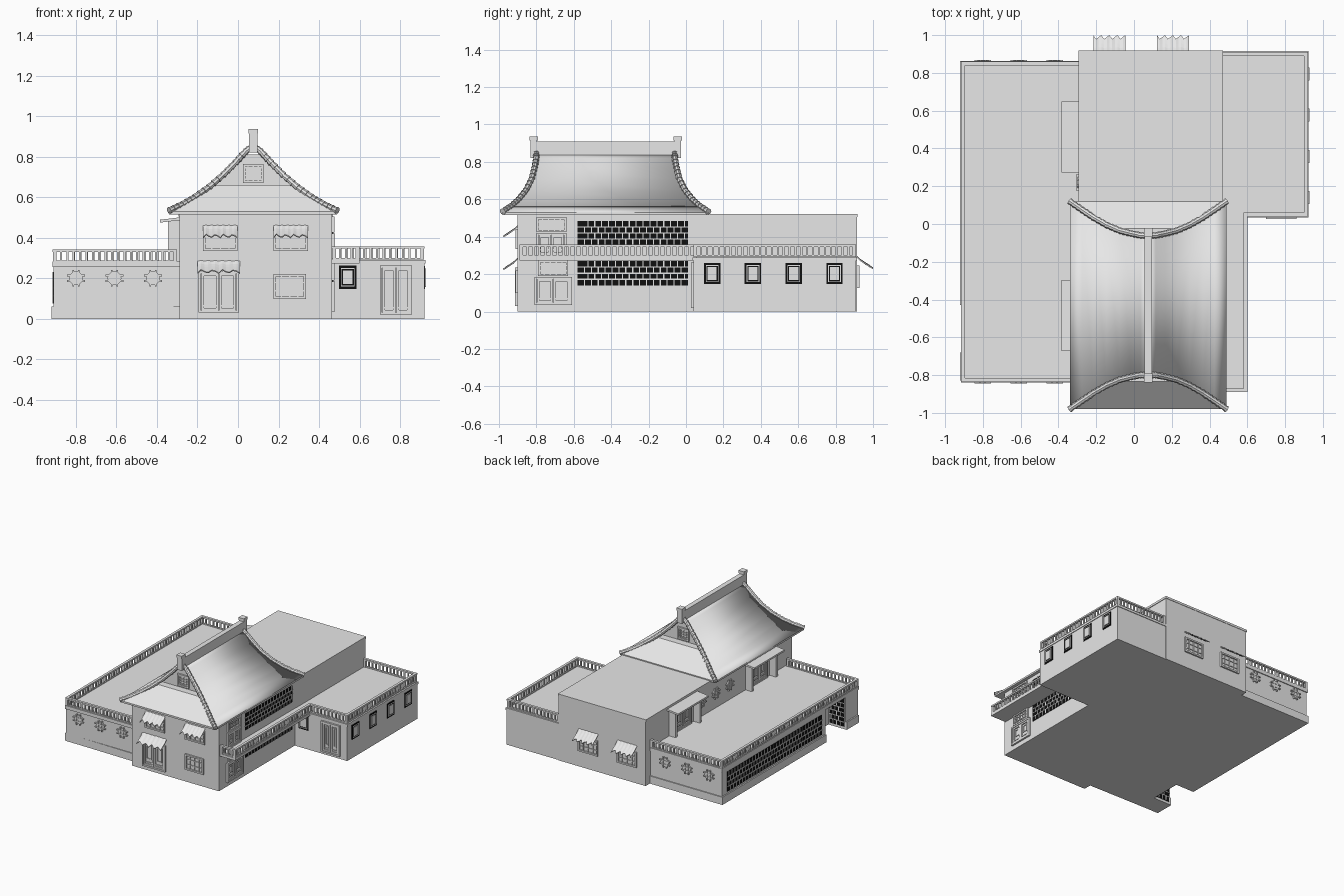
import bpy, bmesh, math
from mathutils import Vector, Matrix

if "Cube" in bpy.data.objects:
    bpy.data.objects.remove(bpy.data.objects["Cube"], do_unlink=True)


def material(name, value):
    m = bpy.data.materials.new(name)
    m.use_nodes = True
    m.diffuse_color = (value, value, value, 1)
    m.node_tree.nodes["Principled BSDF"].inputs["Base Color"].default_value = (value, value, value, 1)
    return m


MATS = [material("plaster grey", 0.8), material("lattice black", 0.005)]
GREY, BLACK = 0, 1


def finish(bm, name, smooth=False):
    bmesh.ops.recalc_face_normals(bm, faces=bm.faces)
    me = bpy.data.meshes.new(name)
    bm.to_mesh(me)
    bm.free()
    for m in MATS:
        me.materials.append(m)
    ob = bpy.data.objects.new(name, me)
    bpy.context.collection.objects.link(ob)
    if smooth:
        bpy.ops.object.select_all(action='DESELECT')
        ob.select_set(True)
        bpy.context.view_layer.objects.active = ob
        bpy.ops.object.shade_smooth_by_angle(angle=math.radians(35))
    return ob


def box(bm, lo, hi, mat=GREY):
    lo, hi = Vector(lo), Vector(hi)
    size = [abs(s) for s in hi - lo]
    M = Matrix.Translation((lo + hi) / 2) @ Matrix.Diagonal((*size, 1))
    for v in bmesh.ops.create_cube(bm, size=1, matrix=M)["verts"]:
        for f in v.link_faces:
            f.material_index = mat


def block(name, lo, hi):
    bm = bmesh.new()
    box(bm, lo, hi)
    return finish(bm, name)


def prism(name, outline, z0, z1):
    bm = bmesh.new()
    f = bm.faces.new([bm.verts.new((x, y, z0)) for x, y in outline])
    r = bmesh.ops.extrude_face_region(bm, geom=[f])
    for v in r["geom"]:
        if isinstance(v, bmesh.types.BMVert):
            v.co.z = z1
    return finish(bm, name)


class Wall:
    """Places boxes on a wall: u along it, z up, d outward."""
    def __init__(self, axis, pos, sign):
        self.axis, self.pos, self.sign = axis, pos, sign

    def at(self, u, z, d):
        p = self.pos + self.sign * d
        return (p, u, z) if self.axis == "x" else (u, p, z)

    def box(self, bm, u0, u1, z0, z1, d0, d1, mat=GREY):
        box(bm, self.at(u0, z0, d0), self.at(u1, z1, d1), mat)

    def frame(self, bm, u0, u1, z0, z1, t, d, mat=GREY):
        for a, b, c, e in ((u0, u0 + t, z0, z1), (u1 - t, u1, z0, z1),
                           (u0 + t, u1 - t, z0, z0 + t), (u0 + t, u1 - t, z1 - t, z1)):
            self.box(bm, a, b, c, e, 0, d, mat)


front, back = Wall("y", -0.9, -1), Wall("y", 0.915, 1)
side, wing_side, wing_front = Wall("x", 0.465, 1), Wall("x", 0.92, 1), Wall("y", 0.04, -1)
upper_left, left_side = Wall("x", -0.29, -1), Wall("x", -0.91, -1)
left_front, left_back = Wall("y", -0.83, -1), Wall("y", 0.855, 1)


def window(name, w, u0, u1, z0, z1, cols=4, rows=3):
    bm = bmesh.new()
    w.frame(bm, u0, u1, z0, z1, 0.012, 0.012)
    for i in range(1, cols):
        u = u0 + (u1 - u0) * i / cols
        w.box(bm, u - 0.003, u + 0.003, z0, z1, 0, 0.007)
    for j in range(1, rows):
        z = z0 + (z1 - z0) * j / rows
        w.box(bm, u0, u1, z - 0.003, z + 0.003, 0, 0.006)
    finish(bm, name)


def double_door(name, w, u0, u1, z0, z1):
    bm = bmesh.new()
    w.frame(bm, u0, u1, z0, z1, 0.012, 0.014)
    mid = (u0 + u1) / 2
    for a, b in ((u0 + 0.014, mid - 0.002), (mid + 0.002, u1 - 0.014)):
        w.frame(bm, a, b, z0 + 0.012, z1 - 0.012, 0.012, 0.009)
        w.frame(bm, a + 0.02, b - 0.02, z0 + 0.06, z1 - 0.035, 0.007, 0.006)
        w.box(bm, a, b, z0 + 0.03, z0 + 0.038, 0, 0.006)
    finish(bm, name)


def lattice(name, w, u0, u1, z0, z1, pitch=0.036):
    bm = bmesh.new()
    w.box(bm, u0, u1, z0, z1, -0.01, 0.003, BLACK)
    rows, cols = round((z1 - z0) / pitch), round((u1 - u0) / pitch)
    du, dz, t = (u1 - u0) / cols, (z1 - z0) / rows, 0.003
    for j in range(1, rows):
        w.box(bm, u0, u1, z0 + j * dz - t, z0 + j * dz + t, 0, 0.007)
    for j in range(rows):
        for i in range(1, cols):
            u, z = u0 + du * (i + 0.5 * (j % 2)), z0 + dz * j
            if u < u1 - t:
                w.box(bm, u - t, u + t, z, z + dz, 0, 0.006)
    finish(bm, name)


def framed_window(name, w, u, z, hw=0.044, hh=0.057):
    bm = bmesh.new()
    w.box(bm, u - hw, u + hw, z - hh, z + hh, 0, 0.004, BLACK)
    w.box(bm, u - hw * .55, u + hw * .55, z - hh * .6, z + hh * .6, 0, 0.008)
    w.frame(bm, u - hw * .78, u + hw * .78, z - hh * .8, z + hh * .8, 0.004, 0.008)
    finish(bm, name)


def round_window(name, w, u, z, r=0.034):
    bm = bmesh.new()
    turn = Matrix.Rotation(math.pi / 2, 4, "Y" if w.axis == "x" else "X")
    M = Matrix.Translation(w.at(u, z, 0.004)) @ turn
    bmesh.ops.create_cone(bm, cap_ends=True, segments=20, radius1=r, radius2=r, depth=0.012, matrix=M)
    for k in (-0.4, 0.4):
        w.box(bm, u - r * 1.3, u + r * 1.3, z + k * r - .004, z + k * r + .004, 0, 0.014)
        w.box(bm, u + k * r - .004, u + k * r + .004, z - r * 1.2, z + r * 1.2, 0, 0.014)
    finish(bm, name)


def awning(name, w, u0, u1, top, drop=0.058, out=0.078):
    """Thin draped cloth with a ragged lower edge."""
    bm = bmesh.new()
    cols, rows, grid = 12, 4, []
    for i in range(cols + 1):
        u = u0 + (u1 - u0) * i / cols
        reach = 1 - 0.12 * (i * 5 % 3)
        grid.append([bm.verts.new(w.at(u, top - drop * (k / rows) ** 0.8 * reach + 0.003 * (i % 2),
                                       out * k / rows * reach)) for k in range(rows + 1)])
    for i in range(cols):
        for k in range(rows):
            bm.faces.new((grid[i][k], grid[i + 1][k], grid[i + 1][k + 1], grid[i][k + 1]))
    ob = finish(bm, name)
    ob.modifiers.new("thickness", "SOLIDIFY").thickness = 0.006


def railing(name, points, z0, z1, gap=0.032):
    bm = bmesh.new()
    for a, b in zip(points, points[1:]):
        a, b = Vector(a), Vector(b)
        lo, hi = [Vector(map(f, a, b)) for f in (min, max)]
        for za, zb, h in ((z0, z0 + 0.009, 0.006), (z1 - 0.012, z1, 0.01)):
            box(bm, (lo.x - h, lo.y - h, za), (hi.x + h, hi.y + h, zb))
        n = max(1, round((b - a).length / gap))
        for i in range(n + 1):
            p, h = a.lerp(b, i / n), 0.009 if i in (0, n) else 0.005
            box(bm, (p.x - h, p.y - h, z0), (p.x + h, p.y + h, z1 - 0.003))
    finish(bm, name)


# Building masses
block("main_hall", (-0.29, -0.9, 0), (0.465, 0.1, 0.525))
block("rear_hall", (-0.29, 0.05, 0), (0.465, 0.915, 0.52))
block("rear_hall_roof", (-0.295, 0.05, 0.505), (0.47, 0.918, 0.522))
block("right_wing", (0.4, 0.04, 0), (0.92, 0.91, 0.285))
block("right_wing_roof_edge", (0.4, 0.035, 0.272), (0.925, 0.915, 0.29))
block("balcony_floor", (0.4, -0.89, 0.272), (0.6, 0.06, 0.292))


def notched(x):
    return [(-0.28, -0.83), (x, -0.83 - x - 0.91), (x, -0.68), (-0.76, -0.68), (-0.76, -0.43),
            (x, -0.43), (x, 0.855), (-0.28, 0.855)]


prism("left_wing_walls", notched(-0.91), 0, 0.27)
prism("left_wing_plinth", [(x, y + (0.008 if y > 0.8 else -0.008 if y < -0.8 else 0))
                           for x, y in notched(-0.92)], 0, 0.06)
block("left_wing_roof", (-0.915, -0.838, 0.255), (-0.28, 0.862, 0.282))

# Railings
railing("left_terrace_railing", [(-0.31, -0.825), (-0.905, -0.825), (-0.905, 0.85), (-0.3, 0.85)], 0.28, 0.342)
railing("right_terrace_railing", [(0.475, 0.9), (0.91, 0.9), (0.91, 0.05), (0.59, 0.05),
                                  (0.59, -0.88), (0.475, -0.88)], 0.292, 0.358)

# Curved hip and gable roof: half width, front overhang from the ridge end, height
CX, CY, RIDGE = 0.075, -0.43, 0.37
PROFILE = [(0.0, 0.0, 0.85), (0.04, 0.0, 0.82), (0.09, 0.01, 0.765), (0.15, 0.025, 0.705),
           (0.22, 0.055, 0.645), (0.29, 0.095, 0.595), (0.35, 0.135, 0.56), (0.415, 0.18, 0.53)]
bm = bmesh.new()
for s in (-1, 1):
    rows = [[bm.verts.new((CX + s * w, CY + e * (RIDGE + o), z)) for e in (-1, 1)] for w, o, z in PROFILE]
    for p, q in zip(rows, rows[1:]):
        bm.faces.new((p[0], p[1], q[1], q[0]))
roof = finish(bm, "curved_roof", smooth=True)
roof.modifiers.new("thickness", "SOLIDIFY").thickness = 0.01

bm = bmesh.new()
box(bm, (CX - 0.415, CY - 0.55, 0.516), (CX + 0.415, CY + 0.55, 0.53))
for e in (-1, 1):
    # sloping skirt below the gable, then the gable wall itself
    low = [(s * w, CY + e * (RIDGE + o), z) for s in (-1, 1) for w, o, z in (PROFILE[-1],)]
    top_y, top_z, hw = CY + e * (RIDGE + 0.035), 0.66, 0.2
    a, b = [bm.verts.new((CX + x, y, z)) for x, y, z in low]
    c, d = [bm.verts.new((CX + s * hw, top_y, top_z)) for s in (1, -1)]
    bm.faces.new((a, b, c, d))
    in_y = CY + e * (RIDGE - 0.02)
    outline = [(s * w, z) for s, pts in ((-1, PROFILE[4:0:-1]), (1, PROFILE[1:5])) for w, o, z in pts]
    bm.faces.new([bm.verts.new((CX + x, in_y, z - 0.008)) for x, z in outline])
    box(bm, (CX - hw, in_y, top_z - 0.012), (CX + hw, top_y, top_z))
finish(bm, "gable_ends_and_eaves")

# Round tiles running down the four roof edges
bm = bmesh.new()
for s in (-1, 1):
    for e in (-1, 1):
        pts = [Vector((CX + s * w, CY + e * (RIDGE + o), z + 0.004)) for w, o, z in PROFILE]
        for a, b in zip(pts, pts[1:]):
            for i in range(3):
                p, q = a.lerp(b, i / 3), a.lerp(b, (i + 1) / 3)
                M = Matrix.Translation((p + q) / 2) @ (q - p).to_track_quat("Z", "Y").to_matrix().to_4x4()
                bmesh.ops.create_cone(bm, cap_ends=True, segments=8, radius1=0.013, radius2=0.018,
                                      depth=(q - p).length * 1.05, matrix=M)
finish(bm, "roof_edge_tiles")

# Ridge with raised ends
bm = bmesh.new()
box(bm, (CX - 0.019, CY - 0.38, 0.825), (CX + 0.019, CY + 0.38, 0.91))
for e in (-1, 1):
    y = CY + e * 0.385
    box(bm, (CX - 0.021, y - 0.017, 0.82), (CX + 0.021, y + 0.017, 0.92))
    box(bm, (CX - 0.023, y - 0.023, 0.915), (CX + 0.023, y + 0.023, 0.937))
finish(bm, "roof_ridge")
for e, n in ((-1, "front"), (1, "back")):
    window(n + "_gable_window", Wall("y", CY + e * (RIDGE - 0.02), e), 0.025, 0.125, 0.67, 0.765, 4, 5)

# Front openings
double_door("front_door", front, -0.195, 0.005, 0.03, 0.235)
awning("front_door_awning", front, -0.2, 0.01, 0.285)
window("front_lower_window", front, 0.175, 0.335, 0.098, 0.22)
for u, n in ((-0.172, "right"), (0.175, "left")):
    window(n + "_upper_window", front, u, u + 0.17, 0.335, 0.44)
    awning(n + "_upper_awning", front, u, u + 0.17, 0.46)

# Side openings of the main hall
double_door("side_door", side, -0.81, -0.61, 0.035, 0.185)
window("side_door_transom", side, -0.79, -0.63, 0.19, 0.275, 5, 3)
double_door("balcony_door", side, -0.8, -0.64, 0.295, 0.42)
window("balcony_transom", side, -0.8, -0.64, 0.425, 0.505, 5, 3)
lattice("lower_lattice", side, -0.58, 0.01, 0.14, 0.27)
lattice("upper_lattice", side, -0.58, 0.01, 0.355, 0.485)

# Right wing openings
for i in range(4):
    framed_window(f"wing_window_{i + 1}", wing_side, 0.14 + 0.218 * i, 0.203)
framed_window("wing_front_window", wing_front, 0.542, 0.205)
double_door("wing_door", wing_front, 0.7, 0.86, 0.02, 0.262)

# Rear windows with awnings
for u, n in ((-0.215, "right"), (0.122, "left")):
    window(n + "_rear_window", back, u, u + 0.17, 0.125, 0.245)
    awning(n + "_rear_awning", back, u, u + 0.17, 0.295, 0.062, 0.085)

# Left wing openings
for i, u in enumerate((-0.8, -0.61, -0.42)):
    round_window(f"round_front_window_{i + 1}", left_front, u, 0.2)
    round_window(f"round_back_window_{i + 1}", left_back, u, 0.2)
    round_window(f"round_terrace_window_{i + 1}", upper_left, 0.22 - 0.17 * i, 0.4)
lattice("left_wing_lattice", left_side, -0.38, 0.79, 0.075, 0.23)
lattice("entrance_lattice", Wall("y", -0.68, 1), -0.9, -0.77, 0.02, 0.24)

# Terrace porches with small sloping canopies
for y, n in ((0.46, "rear"), (-0.485, "front")):
    bm = bmesh.new()
    for e in (-1, 1):
        box(bm, (-0.345, y + e * 0.15 - 0.012, 0.28), (-0.285, y + e * 0.15 + 0.012, 0.485))
    r = bmesh.ops.create_cube(bm, size=1, matrix=Matrix.Translation((-0.335, y, 0.482)) @
                              Matrix.Diagonal((0.1, 0.375, 0.014, 1)))
    for v in r["verts"]:
        v.co.z += 0.012 if v.co.x > -0.33 else 0
    finish(bm, n + "_terrace_porch")
    double_door(n + "_terrace_door", upper_left, y - 0.1, y + 0.1, 0.285, 0.45)
